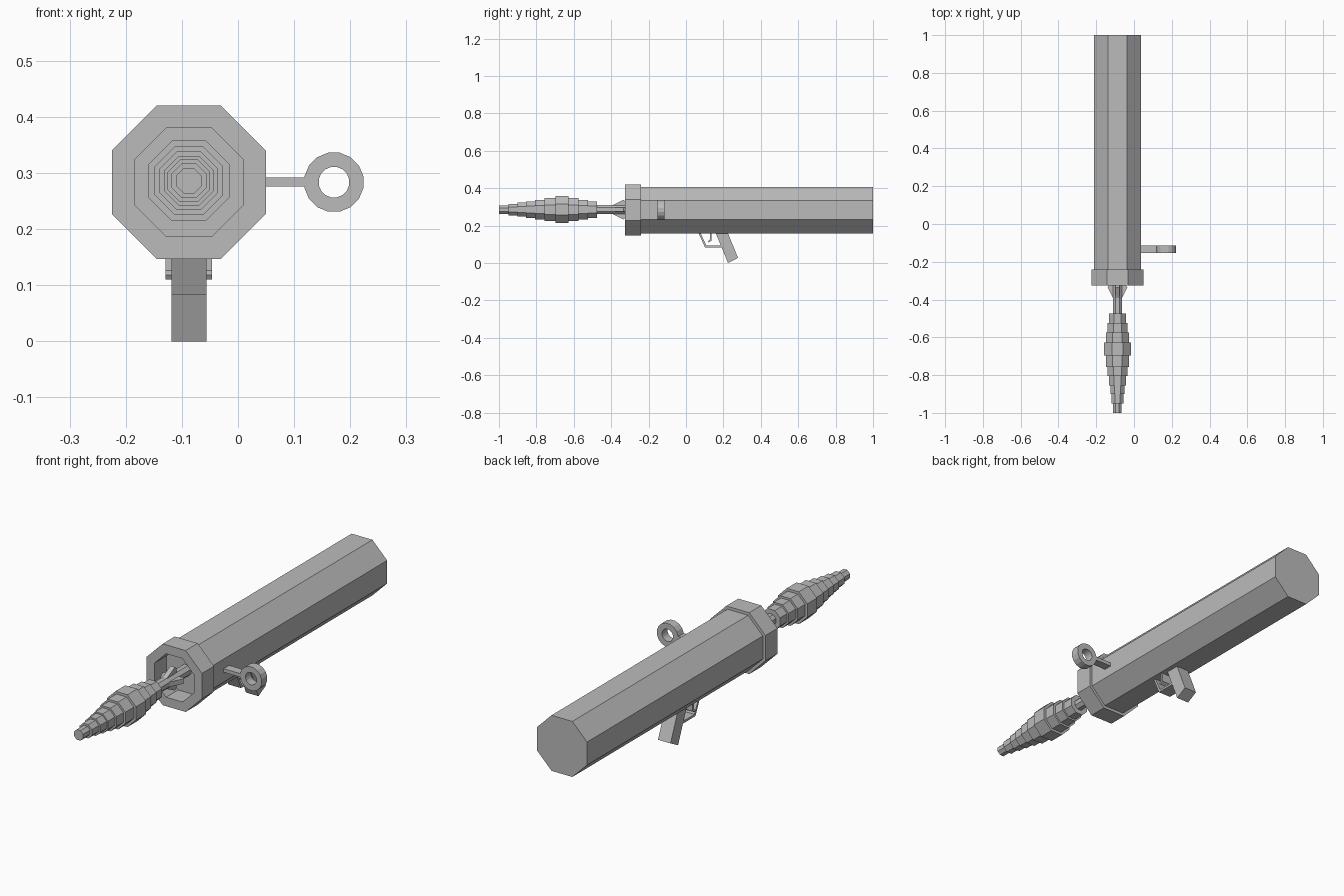
import bpy, bmesh, math
from mathutils import Vector

if "Cube" in bpy.data.objects:
    bpy.data.objects.remove(bpy.data.objects["Cube"], do_unlink=True)

AX, AZ = -0.0875, 0.2835   # barrel axis

grey = bpy.data.materials.new("plain grey")
grey.use_nodes = True
grey.diffuse_color = (0.5, 0.5, 0.5, 1)
grey.node_tree.nodes["Principled BSDF"].inputs["Base Color"].default_value = (0.5, 0.5, 0.5, 1)


def finish(name, bm):
    bmesh.ops.recalc_face_normals(bm, faces=bm.faces)
    mesh = bpy.data.meshes.new(name)
    bm.to_mesh(mesh)
    bm.free()
    mesh.materials.append(grey)
    obj = bpy.data.objects.new(name, mesh)
    bpy.context.collection.objects.link(obj)
    return obj


def lathe(name, profile, sides=8, x=AX, z=AZ, closed=False):
    """Faceted solid about a y-running axis; profile holds (y, flat-to-axis distance)."""
    bm = bmesh.new()
    rings = []
    for y, r in profile:
        r /= math.cos(math.pi / sides)
        angles = [math.tau * (i + 0.5) / sides for i in range(sides)]
        rings.append([bm.verts.new((x + r * math.cos(a), y, z + r * math.sin(a))) for a in angles])
    pairs = list(zip(rings, rings[1:]))
    if closed:
        pairs.append((rings[-1], rings[0]))
    else:
        bm.faces.new(rings[0])
        bm.faces.new(rings[-1])
    for a, b in pairs:
        for i in range(sides):
            j = (i + 1) % sides
            bm.faces.new((a[i], a[j], b[j], b[i]))
    return finish(name, bm)


def plate(name, outline, width, x=AX):
    """Side outline of (y, z) points given thickness along x."""
    bm = bmesh.new()
    face = bm.faces.new([bm.verts.new((x - width / 2, y, z)) for y, z in outline])
    out = bmesh.ops.extrude_face_region(bm, geom=[face])
    verts = [v for v in out["geom"] if isinstance(v, bmesh.types.BMVert)]
    bmesh.ops.translate(bm, verts=verts, vec=(width, 0, 0))
    return finish(name, bm)


# Launch tube and hollow muzzle collar
lathe("tube", [(-0.24, 0.124), (1.0, 0.124)])
lathe("muzzle_collar", [(-0.325, 0.097), (-0.325, 0.137), (-0.24, 0.137), (-0.24, 0.097)], closed=True)

# Stepped warhead: each step starts at y with its own radius
steps = [(-1.0, 0.0225), (-0.95, 0.031), (-0.90, 0.038), (-0.855, 0.044), (-0.806, 0.052),
         (-0.757, 0.061), (-0.697, 0.072), (-0.628, 0.061), (-0.575, 0.052), (-0.525, 0.044),
         (-0.475, 0.024)]
ends = [y for y, r in steps[1:]] + [-0.24]
profile = []
for (y, r), end in zip(steps, ends):
    profile += [(y, r), (end, r)]
lathe("warhead", profile, z=0.286)

# Four tail fins around the rod
for k in range(4):
    fin = plate("tail_fin", [(-0.41, 0.015), (-0.335, 0.052), (-0.325, 0.045), (-0.325, 0.015)], 0.022, x=0)
    fin.location = Vector((AX, 0, 0.286))
    fin.rotation_euler.y = k * math.pi / 2

# Pistol grip, trigger guard and trigger
plate("grip", [(0.155, 0.17), (0.22, 0.17), (0.278, 0.028), (0.225, 0.0)], 0.062)
plate("trigger_guard", [(0.065, 0.165), (0.102, 0.083), (0.195, 0.083), (0.195, 0.093),
                        (0.109, 0.093), (0.076, 0.165)], 0.062)
plate("trigger", [(0.128, 0.165), (0.128, 0.126), (0.117, 0.118), (0.122, 0.11),
                  (0.137, 0.12), (0.137, 0.165)], 0.083)

# Side sight: ring on an arm
lathe("sight_ring", [(-0.153, 0.027), (-0.153, 0.0525), (-0.114, 0.0525), (-0.114, 0.027)],
      sides=16, x=0.171, closed=True)
plate("sight_arm", [(-0.153, 0.276), (-0.114, 0.276), (-0.114, 0.292), (-0.153, 0.292)], 0.1, x=0.075)
